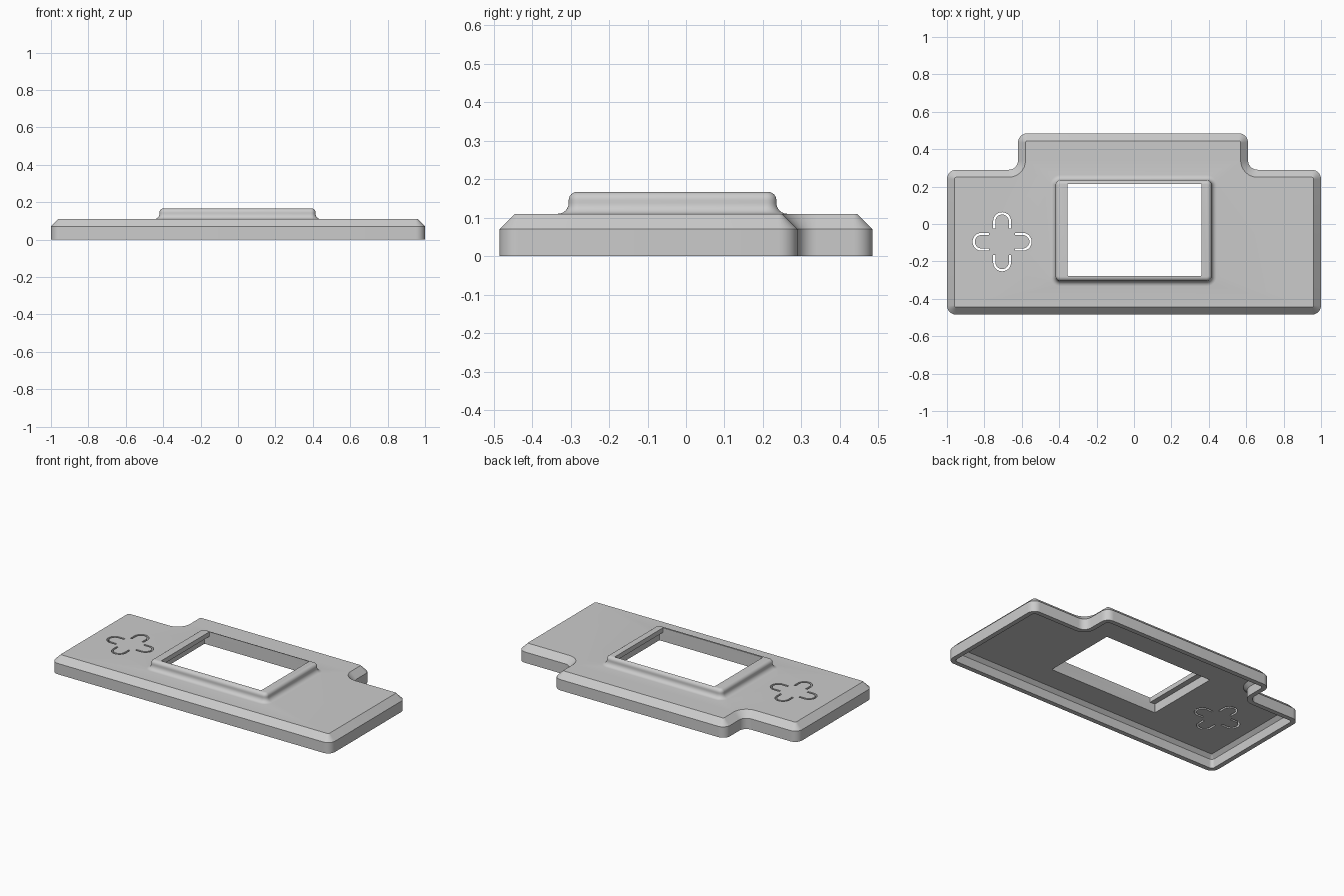
import bpy, bmesh, math
from mathutils import Vector

cube = bpy.data.objects.get("Cube")
if cube:
    bpy.data.objects.remove(cube, do_unlink=True)

grey = bpy.data.materials.new("plain grey")
grey.use_nodes = True
grey.diffuse_color = (0.6, 0.6, 0.6, 1)
grey.node_tree.nodes["Principled BSDF"].inputs["Base Color"].default_value = (0.6, 0.6, 0.6, 1)


def rounded(points, radius, inset, steps=8):
    """Counter-clockwise right-angled outline with round corners, moved inwards by inset."""
    out = []
    n = len(points)
    for i in range(n):
        p = Vector(points[i])
        a = (p - Vector(points[i - 1])).normalized()
        b = (Vector(points[(i + 1) % n]) - p).normalized()
        convex = a.cross(b) > 0
        r = max(radius, inset + 0.004) if convex else radius
        rho = r - inset if convex else r + inset
        centre = p + (b - a) * r
        for k in range(steps + 1):
            t = math.pi / 2 * k / steps
            out.append(centre + rho * (a * math.sin(t) - b * math.cos(t)))
    return out


def loft(name, rings):
    """Closed solid through rings of (outline, height)."""
    bm = bmesh.new()
    loops = [[bm.verts.new((p.x, p.y, z)) for p in outline] for outline, z in rings]
    for low, high in zip(loops, loops[1:]):
        for i in range(len(low)):
            j = (i + 1) % len(low)
            bm.faces.new((low[i], low[j], high[j], high[i]))
    bm.faces.new(loops[0][::-1])
    bm.faces.new(loops[-1])
    bmesh.ops.recalc_face_normals(bm, faces=bm.faces)
    mesh = bpy.data.meshes.new(name)
    bm.to_mesh(mesh)
    bm.free()
    mesh.materials.append(grey)
    obj = bpy.data.objects.new(name, mesh)
    bpy.context.collection.objects.link(obj)
    return obj


def solid(name, points, radius, profile):
    return loft(name, [(rounded(points, radius, inset), z) for inset, z in profile])


def rect(x0, x1, y0, y1):
    return [(x0, y0), (x1, y0), (x1, y1), (x0, y1)]


def combine(target, tool, operation):
    mod = target.modifiers.new(operation.lower(), "BOOLEAN")
    mod.operation = operation
    mod.solver = "EXACT"
    mod.object = tool
    bpy.context.view_layer.objects.active = target
    bpy.ops.object.modifier_apply(modifier=mod.name)
    bpy.data.objects.remove(tool, do_unlink=True)


# Plate with a wide tab at the back and a chamfered upper edge
outline = [(-1, -0.485), (1, -0.485), (1, 0.29), (0.61, 0.29),
           (0.61, 0.485), (-0.62, 0.485), (-0.62, 0.29), (-1, 0.29)]
shell = solid("case_top_shell", outline, 0.05, [(0, 0), (0, 0.07), (0.04, 0.11)])

# Raised screen frame: flared foot, upright wall, rounded top edge
foot, brow = 0.028, 0.022
profile = [(-foot, 0.1)]
for k in range(7):
    t = math.pi / 2 * k / 6
    profile.append((-foot * (1 - math.sin(t)), 0.11 + foot * (1 - math.cos(t))))
for k in range(7):
    t = math.pi / 2 * k / 6
    profile.append((brow * (1 - math.cos(t)), 0.167 - brow * (1 - math.sin(t))))
frame = solid("screen_frame", rect(-0.42, 0.415, -0.305, 0.235), 0.027, profile)
combine(shell, frame, "UNION")

# Hollow underside, following the outer chamfer
hollow = solid("hollow", outline, 0.05, [(0.03, -0.05), (0.03, 0.058), (0.052, 0.08)])
combine(shell, hollow, "DIFFERENCE")

# Screen recess below a lip, then the opening itself
recess = solid("recess", rect(-0.39, 0.385, -0.278, 0.215), 0.001, [(0, 0.05), (0, 0.137)])
combine(shell, recess, "DIFFERENCE")
window = solid("window", rect(-0.355, 0.36, -0.278, 0.215), 0.001, [(0, 0.05), (0, 0.3)])
combine(shell, window, "DIFFERENCE")

# Four U-shaped slots around the direction pad
pad = Vector((-0.705, -0.095))
start, bend, half, wide = 0.07, 0.11, 0.042, 0.006
for quarter in range(4):
    u = Vector((math.cos(quarter * math.pi / 2), math.sin(quarter * math.pi / 2)))
    v = Vector((-u.y, u.x))

    def side(r):
        arc = [-math.pi / 2 + math.pi * k / 16 for k in range(17)]
        curve = [pad + u * (bend + r * math.cos(t)) + v * r * math.sin(t) for t in arc]
        return [pad + u * start - v * r] + curve + [pad + u * start + v * r]

    slot = side(half + wide) + side(half - wide)[::-1]
    combine(shell, loft("slot", [(slot, 0.05), (slot, 0.15)]), "DIFFERENCE")

# Smooth the rounded parts, keep the edges crisp
bpy.ops.object.select_all(action="DESELECT")
shell.select_set(True)
bpy.context.view_layer.objects.active = shell
bpy.ops.object.shade_smooth_by_angle(angle=math.radians(30))
